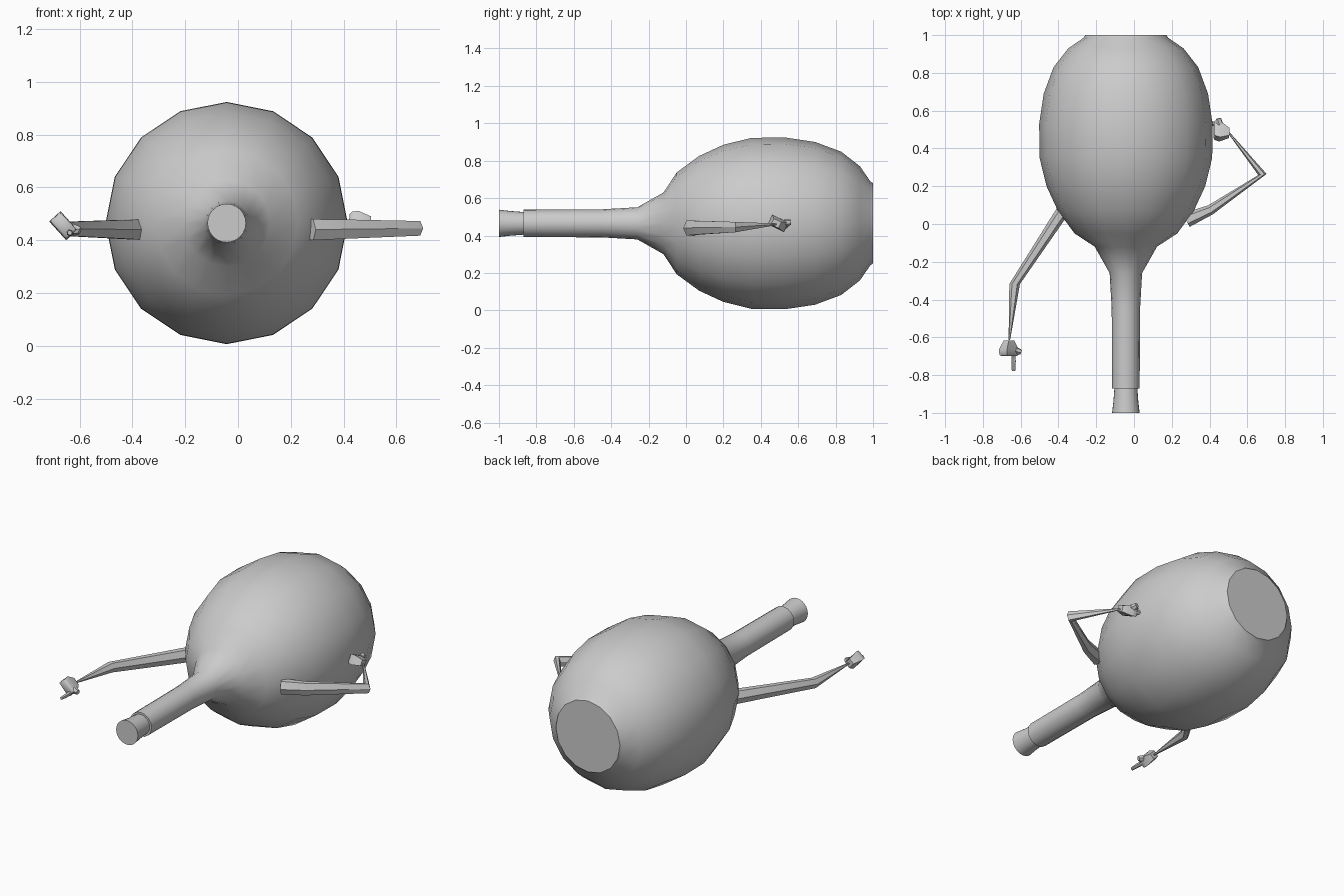
import bpy, bmesh, math
from mathutils import Vector as V

if "Cube" in bpy.data.objects:
    bpy.data.objects.remove(bpy.data.objects["Cube"])

def loft(name, rings, n, angle=40):
    """Skin closed n-sided rings given as (centre, half-axis u, half-axis v)."""
    bm = bmesh.new()
    loops = []
    for c, u, v in rings:
        loops.append([bm.verts.new(V(c) + V(u) * math.cos(2 * math.pi * i / n)
                                   + V(v) * math.sin(2 * math.pi * i / n)) for i in range(n)])
    for a, b in zip(loops, loops[1:]):
        for i in range(n):
            j = (i + 1) % n
            bm.faces.new((a[i], a[j], b[j], b[i]))
    bm.faces.new(loops[0])
    bm.faces.new(loops[-1])
    bmesh.ops.recalc_face_normals(bm, faces=bm.faces)
    me = bpy.data.meshes.new(name)
    bm.to_mesh(me)
    bm.free()
    ob = bpy.data.objects.new(name, me)
    bpy.context.collection.objects.link(ob)
    bpy.ops.object.select_all(action='DESELECT')
    ob.select_set(True)
    bpy.context.view_layer.objects.active = ob
    bpy.ops.object.shade_smooth_by_angle(angle=math.radians(angle))
    return ob

def lathe(name, profile, n):
    """Turn (y, radius) pairs around the bottle axis."""
    return loft(name, [((-0.043, y, 0.465), (r, 0, 0), (0, 0, r)) for y, r in profile], n)

# Flask body with long neck
lathe("flask_body", [(-0.87, 0.073), (-0.45, 0.075), (-0.26, 0.086), (-0.12, 0.165),
                     (-0.05, 0.272), (0.07, 0.36), (0.2, 0.42), (0.35, 0.457), (0.53, 0.459),
                     (0.69, 0.435), (0.83, 0.383), (0.93, 0.305), (0.985, 0.225), (1.0, 0.215)], 16)
# Stopper in the neck
lathe("stopper", [(-1.0, 0.073), (-0.94, 0.066), (-0.86, 0.06)], 24)

# Arms: straight left, bent right
def arm(name, stations):
    loft(name, [(c, w, (0, 0, h)) for c, w, h in stations], 6, 30)

arm("left_arm", [((-0.34, 0.125, 0.44), (0.03, -0.02, 0), 0.046),
                 ((-0.632, -0.318, 0.443), (0.028, 0, 0), 0.032),
                 ((-0.66, -0.615, 0.455), (0.004, 0, 0), 0.005)])
arm("right_arm", [((0.275, 0.02, 0.44), (0.02, -0.035, 0), 0.046),
                  ((0.405, 0.075, 0.442), (0.012, -0.024, 0), 0.042),
                  ((0.68, 0.262, 0.445), (0.022, 0.003, 0), 0.032),
                  ((0.503, 0.482, 0.46), (0.004, 0.003, 0), 0.005)])

# Hands: palm, pointing finger, curled thumb
def hand(side, wrist, d, s):
    d, s = V(d).normalized(), V(s).normalized()
    n = d.cross(s)
    w = V(wrist)

    def box_part(name, stations):
        rings = []
        for along, across, up, hs, hn in stations:
            c = w + d * along + s * across + n * up
            rings.append((c, s * hs + n * hn, n * hn - s * hs))
        loft(side + name, rings, 4, 50)

    box_part("_palm", [(0.0, 0, 0, 0.022, 0.018), (0.05, 0, 0, 0.048, 0.029),
                       (0.075, 0, 0, 0.045, 0.027), (0.083, 0, 0, 0.038, 0.02)])

    def digit(name, pts, r):
        pts = [w + d * a + s * b + n * c for a, b, c in pts]
        t = (pts[-1] - pts[0]).normalized()
        u = t.cross(V((0.3, 0.2, 0.9))).normalized()
        loft(side + name, [(p, u * r * k, t.cross(u) * r * k)
                           for p, k in zip(pts, (1, 1.05, 0.8))], 6, 50)

    digit("_finger", [(0.06, 0.035, 0), (0.11, 0.036, 0), (0.16, 0.036, 0)], 0.012)
    sg = 1 if n.dot(V((-0.74, 0, -0.67))) < 0 else -1
    digit("_thumb", [(0.05, 0.03, 0.018 * sg), (0.058, 0.045, 0.025 * sg),
                     (0.06, 0.056, 0.034 * sg)], 0.018)

hand("left", (-0.662, -0.617, 0.455), (0, -1, 0), (0.67, 0, -0.74))
hand("right", (0.503, 0.482, 0.465), (-1, 0.2, 0), (0, 0.9, -0.43))
